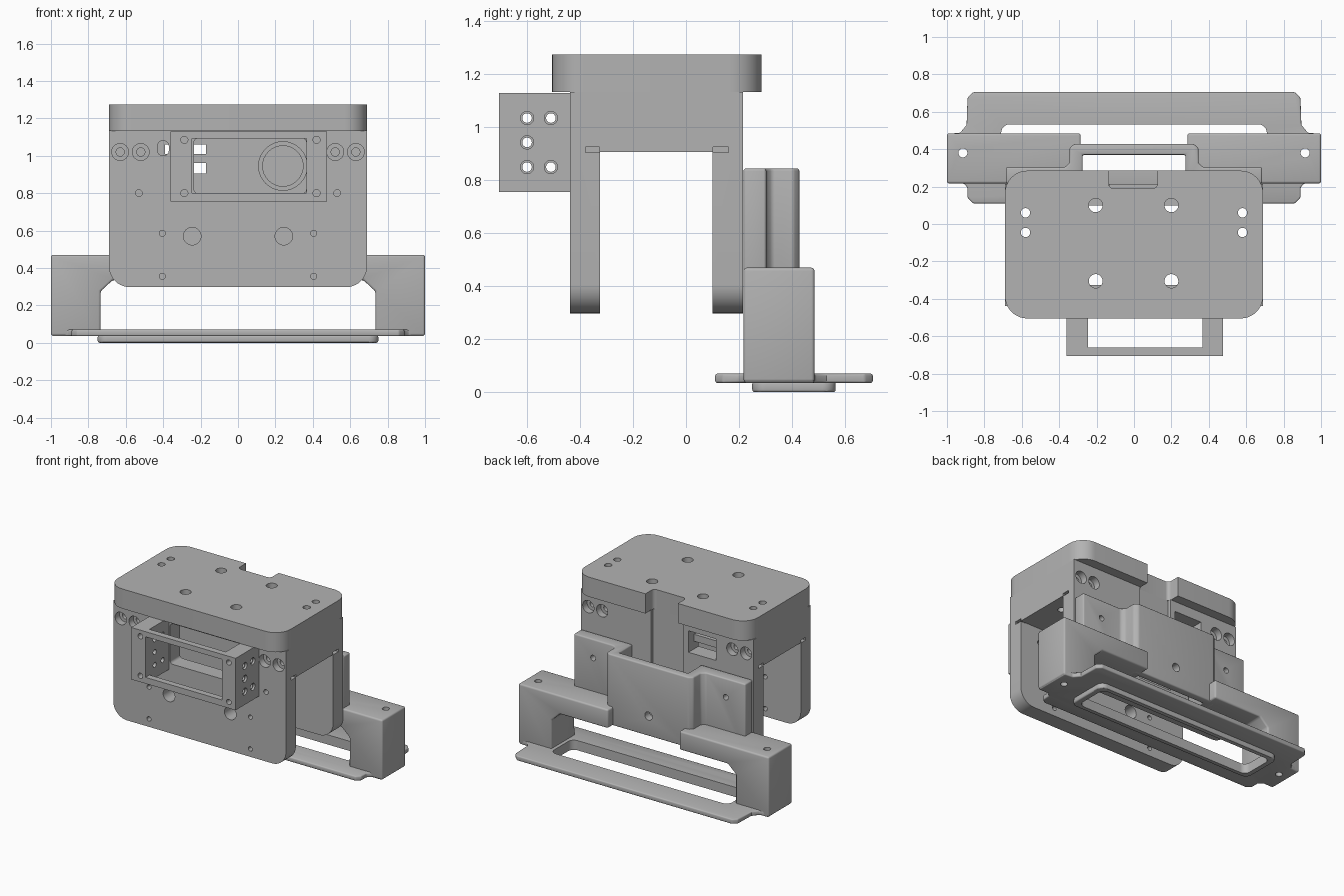
import bpy, bmesh, math

cube = bpy.data.objects.get("Cube")
if cube:
    bpy.data.objects.remove(cube, do_unlink=True)

grey = bpy.data.materials.new("plain_grey")
grey.use_nodes = True
grey.diffuse_color = (0.45, 0.45, 0.45, 1)
grey.node_tree.nodes["Principled BSDF"].inputs["Base Color"].default_value = (0.45, 0.45, 0.45, 1)


def rounded(a0, a1, b0, b1, low=0.0, high=None):
    """Rectangle outline with separate corner radii at its low and high b sides."""
    high = low if high is None else high
    pts = []
    for a, b, sa, sb, r, start in ((a1, b0, -1, 1, low, 270), (a1, b1, -1, -1, high, 0),
                                   (a0, b1, 1, -1, high, 90), (a0, b0, 1, 1, low, 180)):
        steps = 10 if r else 0
        for i in range(steps + 1):
            t = math.radians(start + 90 * i / max(steps, 1))
            pts.append((a + sa * r + r * math.cos(t), b + sb * r + r * math.sin(t)))
    return pts


def circle(a, b, r):
    return [(a + r * math.cos(i * math.tau / 32), b + r * math.sin(i * math.tau / 32))
            for i in range(32)]


def prism(name, pts, axis, lo, hi, bevel=0.0):
    """Extrude an outline along an axis."""
    place = {"X": lambda a, b, h: (h, a, b), "Y": lambda a, b, h: (a, h, b),
             "Z": lambda a, b, h: (a, b, h)}[axis]
    bm = bmesh.new()
    rings = [[bm.verts.new(place(a, b, h)) for a, b in pts] for h in (lo, hi)]
    bm.faces.new(rings[0])
    bm.faces.new(rings[1])
    n = len(pts)
    for i in range(n):
        j = (i + 1) % n
        bm.faces.new((rings[0][i], rings[0][j], rings[1][j], rings[1][i]))
    bmesh.ops.recalc_face_normals(bm, faces=bm.faces)
    mesh = bpy.data.meshes.new(name)
    bm.to_mesh(mesh)
    bm.free()
    mesh.materials.append(grey)
    ob = bpy.data.objects.new(name, mesh)
    bpy.context.collection.objects.link(ob)
    if bevel:
        mod = ob.modifiers.new("soft_edges", "BEVEL")
        mod.width, mod.segments, mod.limit_method = bevel, 3, "ANGLE"
        mod.angle_limit = math.radians(40)
        activate(ob)
        bpy.ops.object.modifier_apply(modifier=mod.name)
    return ob


def activate(ob):
    bpy.ops.object.select_all(action="DESELECT")
    ob.select_set(True)
    bpy.context.view_layer.objects.active = ob


def cut(ob, pts, axis, lo, hi):
    cutter = prism("cutter", pts, axis, lo, hi)
    cutter.hide_render = True
    mod = ob.modifiers.new("cut", "BOOLEAN")
    mod.operation, mod.solver, mod.object = "DIFFERENCE", "EXACT", cutter
    activate(ob)
    bpy.ops.object.modifier_apply(modifier=mod.name)
    bpy.data.objects.remove(cutter, do_unlink=True)


# Top block with its rear notch and vertical holes
top = prism("top_block", rounded(-0.69, 0.69, -0.505, 0.285, 0.12), "Z", 1.133, 1.275)
cut(top, rounded(-0.135, 0.125, 0.19, 0.4, 0.025, 0), "Z", 1.0, 1.4)
for x in (-0.205, 0.2):
    for y in (0.1, -0.305):
        cut(top, circle(x, y, 0.037), "Z", 1.0, 1.4)

# Front and back plates
front = prism("front_plate", rounded(-0.69, 0.69, 0.298, 1.134, 0.11, 0), "Y", -0.438, -0.325)
back = prism("back_plate", rounded(-0.69, 0.69, 0.298, 1.134, 0.11, 0), "Y", 0.1, 0.215)
cut(front, rounded(-0.235, 0.365, 0.8, 1.092, 0.02), "Y", -0.5, -0.3)
cut(front, rounded(-0.43, -0.37, 1.0, 1.08, 0.028), "Y", -0.5, -0.3)
cut(back, rounded(-0.39, -0.17, 0.905, 1.06), "Y", 0.0, 0.3)
cut(back, rounded(-0.13, 0.13, 0.45, 1.2), "Y", 0.19, 0.3)
cut(back, circle(0.24, 0.945, 0.13), "Y", 0.05, 0.12)
cut(back, circle(0.24, 0.945, 0.108), "Y", 0.05, 0.145)
prism("window_bar", rounded(-0.4, -0.16, 0.96, 1.01), "Y", 0.105, 0.15)

# Solid cheeks joining the plates
cheeks = {}
for s, side in ((1, "left"), (-1, "right")):
    x0, x1 = sorted((s * 0.43, s * 0.69))
    cheek = prism(side + "_cheek", rounded(x0, x1, 0.907, 1.134), "Y", -0.326, 0.101)
    cheeks[s] = cheek
    for y in (0.06, -0.045):
        cut(cheek, circle(s * 0.58, y, 0.025), "Z", 0.8, 1.4)
        cut(top, circle(s * 0.58, y, 0.025), "Z", 0.8, 1.4)
    # Counterbored screw holes and pin holes
    for x in (0.52, 0.63):
        for plate, outer, inward in ((front, -0.438, 1), (back, 0.215, -1)):
            cut(plate, circle(s * x, 1.02, 0.045), "Y", *sorted((outer - inward * 0.1, outer + inward * 0.05)))
            cut(plate, circle(s * x, 1.02, 0.022), "Y", *sorted((outer, outer + inward * 0.105)))
    for x, z, r in ((0.53, 0.8, 0.018), (0.405, 0.585, 0.016), (0.405, 0.355, 0.016), (0.245, 0.57, 0.047)):
        cut(front, circle(s * x, z, r), "Y", -0.5, -0.3)
    # Thin slots at the top of the side opening
    x0, x1 = sorted((s * 0.65, s * 0.75))
    for plate, y0, y1 in ((front, -0.38, -0.3), (back, 0.05, 0.16)):
        cut(plate, rounded(y0, y1, 0.905, 0.925), "X", x0, x1)

# Front frame: two pierced side blocks and two thin rails
for side, x0, x1, hx in (("right", -0.36, -0.245, -0.287), ("left", 0.365, 0.475, 0.42)):
    block = prism(side + "_frame_block", rounded(x0, x1, 0.755, 1.13), "Y", -0.705, -0.437)
    for y, z in ((-0.6, 1.035), (-0.51, 1.035), (-0.6, 0.943), (-0.6, 0.85), (-0.51, 0.85)):
        cut(block, circle(y, z, 0.018), "X", x0 - 0.1, x1 + 0.1)
        outer = x0 if side == "right" else x1
        cut(block, circle(y, z, 0.025), "X", outer - 0.015, outer + 0.015)
    for z in (0.8, 1.085):
        cut(block, circle(hx, z, 0.019), "Y", -0.75, -0.62)
for name, z0, z1 in (("lower", 0.755, 0.8), ("upper", 1.093, 1.13)):
    prism(name + "_frame_rail", rounded(-0.246, 0.366, z0, z1), "Y", -0.705, -0.66)

# Stepped rear bracket wall
half = [(0.275, 0.37), (0.275, 0.217), (0.685, 0.217), (0.685, 0.303), (0.37, 0.303), (0.345, 0.325),
        (0.345, 0.405), (0.32, 0.428)]
wall = prism("bracket_wall", half + [(-x, y) for x, y in reversed(half)], "Z", 0.335, 0.845, 0.01)
cut(wall, circle(0, 0.48, 0.03), "Y", 0.3, 0.5)
for s in (1, -1):
    cut(wall, circle(s * 0.53, 0.71, 0.02), "Y", 0.1, 0.5)

# Bracket arms with legs
arm = [(0.285, 0.47), (1, 0.47), (1, 0.038), (0.735, 0.038), (0.735, 0.275), (0.67, 0.335), (0.285, 0.335)]
for s, side in ((1, "left"), (-1, "right")):
    leg = prism(side + "_bracket_arm", [(s * x, z) for x, z in arm], "Y", 0.217, 0.485, 0.012)
    cut(leg, circle(s * 0.915, 0.38, 0.024), "Z", -0.1, 0.6)

# Base plate with side ears, and the rim under its long slot
edge = [(0.86, 0.11), (0.89, 0.14), (0.89, 0.195), (0.915, 0.22), (0.995, 0.22), (0.995, 0.483), (0.93, 0.487),
        (0.895, 0.53), (0.89, 0.675), (0.86, 0.705)]
base = prism("base_plate", edge + [(-x, y) for x, y in reversed(edge)], "Z", 0.035, 0.07, 0.008)
rim = prism("base_rim", rounded(-0.75, 0.75, 0.25, 0.565, 0.05), "Z", 0.0, 0.04, 0.01)
for ob in (base, rim):
    cut(ob, rounded(-0.71, 0.71, 0.285, 0.533, 0.045), "Z", -0.1, 0.2)
for s in (1, -1):
    cut(base, circle(s * 0.915, 0.38, 0.024), "Z", -0.1, 0.2)

# Smooth the curved walls, keep the edges crisp
for ob in list(bpy.context.collection.objects):
    if ob.type == "MESH" and grey.name in ob.data.materials:
        activate(ob)
        bpy.ops.object.shade_smooth_by_angle(angle=math.radians(30))
